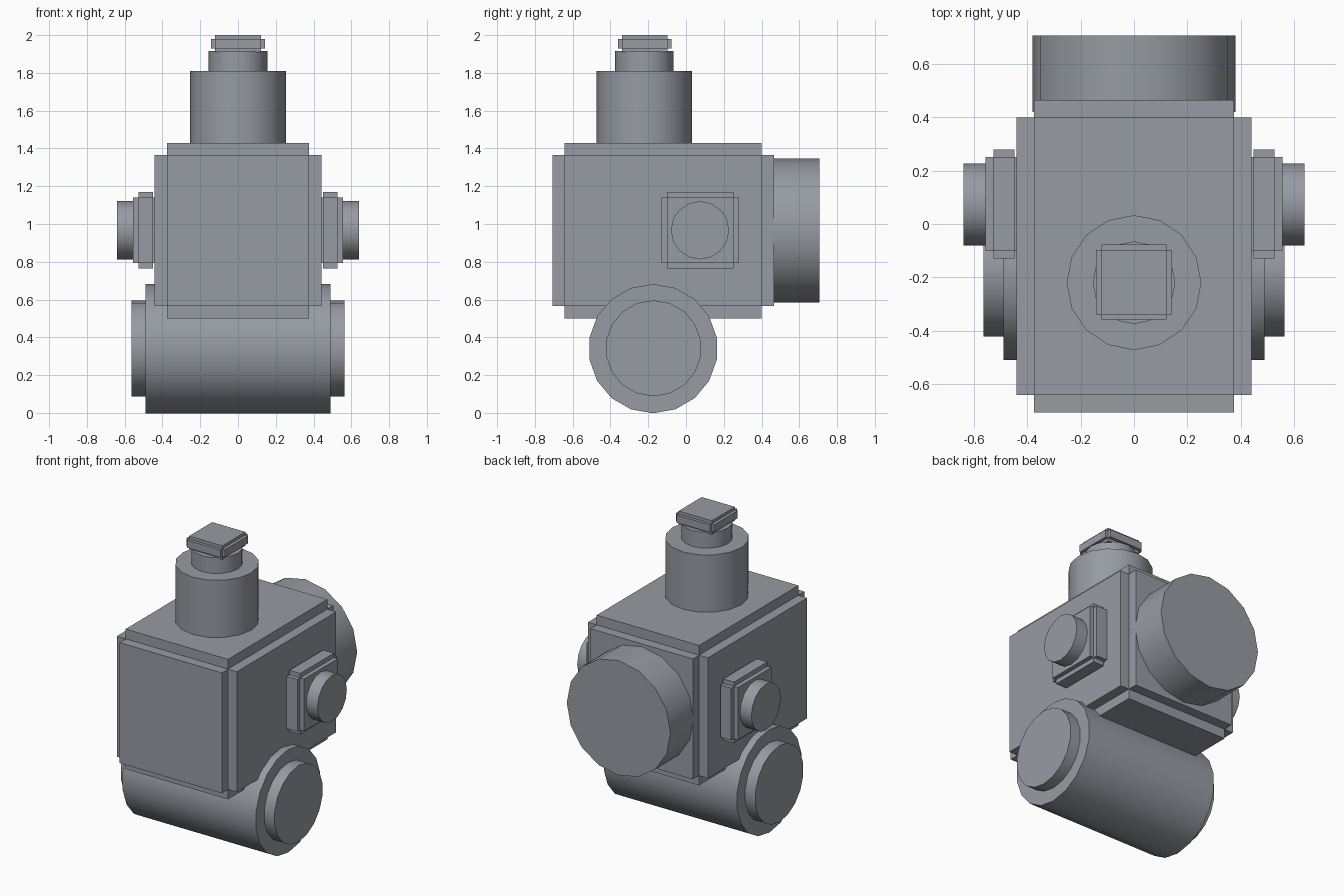
import bpy, bmesh, math
from itertools import product
from mathutils import Matrix

if "Cube" in bpy.data.objects:
    bpy.data.objects.remove(bpy.data.objects["Cube"])

# Dark grey paint shared by every part
paint = bpy.data.materials.new("dark_grey")
paint.diffuse_color = (0.31, 0.33, 0.365, 1)
paint.use_nodes = True
paint.node_tree.nodes["Principled BSDF"].inputs["Base Color"].default_value = paint.diffuse_color


def finish(name, bm):
    bmesh.ops.remove_doubles(bm, verts=bm.verts, dist=1e-5)
    bmesh.ops.recalc_face_normals(bm, faces=bm.faces)
    mesh = bpy.data.meshes.new(name)
    bm.to_mesh(mesh)
    bm.free()
    mesh.materials.append(paint)
    ob = bpy.data.objects.new(name, mesh)
    bpy.context.collection.objects.link(ob)
    return ob


def stepped_box(name, lo, hi, step):
    """Box with a square notch cut along every edge."""
    cuts = [(a, a + step, b - step, b) for a, b in zip(lo, hi)]
    cells = {c for c in product(range(3), repeat=3) if sum(i != 1 for i in c) <= 1}
    bm = bmesh.new()
    for c in cells:
        for axis, side in product(range(3), (0, 1)):
            near = list(c)
            near[axis] += 2 * side - 1
            if tuple(near) in cells:
                continue
            u, v = (axis + 1) % 3, (axis + 2) % 3
            quad = []
            for du, dv in ((0, 0), (1, 0), (1, 1), (0, 1)):
                g = list(c)
                g[axis] += side
                g[u] += du
                g[v] += dv
                quad.append(bm.verts.new([cuts[k][g[k]] for k in range(3)]))
            bm.faces.new(quad)
    return finish(name, bm)


def cylinder(name, axis, start, end, centre, radius, sides=16, turn=0.0):
    """Cylinder along an axis; centre holds the other two coordinates."""
    centre = list(centre)
    centre.insert("xyz".index(axis), (start + end) / 2)
    rot = {"x": Matrix.Rotation(math.pi / 2, 4, "Y"),
           "y": Matrix.Rotation(math.pi / 2, 4, "X"),
           "z": Matrix()}[axis]
    bm = bmesh.new()
    bmesh.ops.create_cone(bm, cap_ends=True, segments=sides, radius1=radius,
                          radius2=radius, depth=abs(end - start),
                          matrix=Matrix.Translation(centre) @ rot @ Matrix.Rotation(turn, 4, "Z"))
    ob = finish(name, bm)
    bpy.ops.object.select_all(action="DESELECT")
    ob.select_set(True)
    bpy.context.view_layer.objects.active = ob
    bpy.ops.object.shade_smooth_by_angle(angle=math.radians(30))
    return ob


# Main housing with notched edges
stepped_box("housing", (-0.441, -0.707, 0.5), (0.441, 0.465, 1.43), 0.065)

# Rear drum
cylinder("rear_drum", "y", 0.42, 0.707, (0, 0.965), 0.381)

# Top column, neck and cap
cylinder("top_column", "z", 1.40, 1.81, (0, -0.22), 0.253)
cylinder("top_neck", "z", 1.78, 1.915, (0, -0.22), 0.155)
stepped_box("top_cap", (-0.142, -0.359, 1.91), (0.142, -0.077, 2.0), 0.02)

# Bottom roller and its hub
cylinder("bottom_roller", "x", -0.49, 0.49, (-0.174, 0.34), 0.342, 18, math.pi / 2)
cylinder("roller_hub", "x", -0.565, 0.565, (-0.172, 0.342), 0.254, 18, math.pi / 2)

# Side plates with round knobs
for side, s in (("left", -1), ("right", 1)):
    xs = sorted((s * 0.42, s * 0.557))
    stepped_box(side + "_plate", (xs[0], -0.13, 0.765), (xs[1], 0.28, 1.17), 0.029)
    cylinder(side + "_knob", "x", s * 0.53, s * 0.64, (0.074, 0.967), 0.154)
